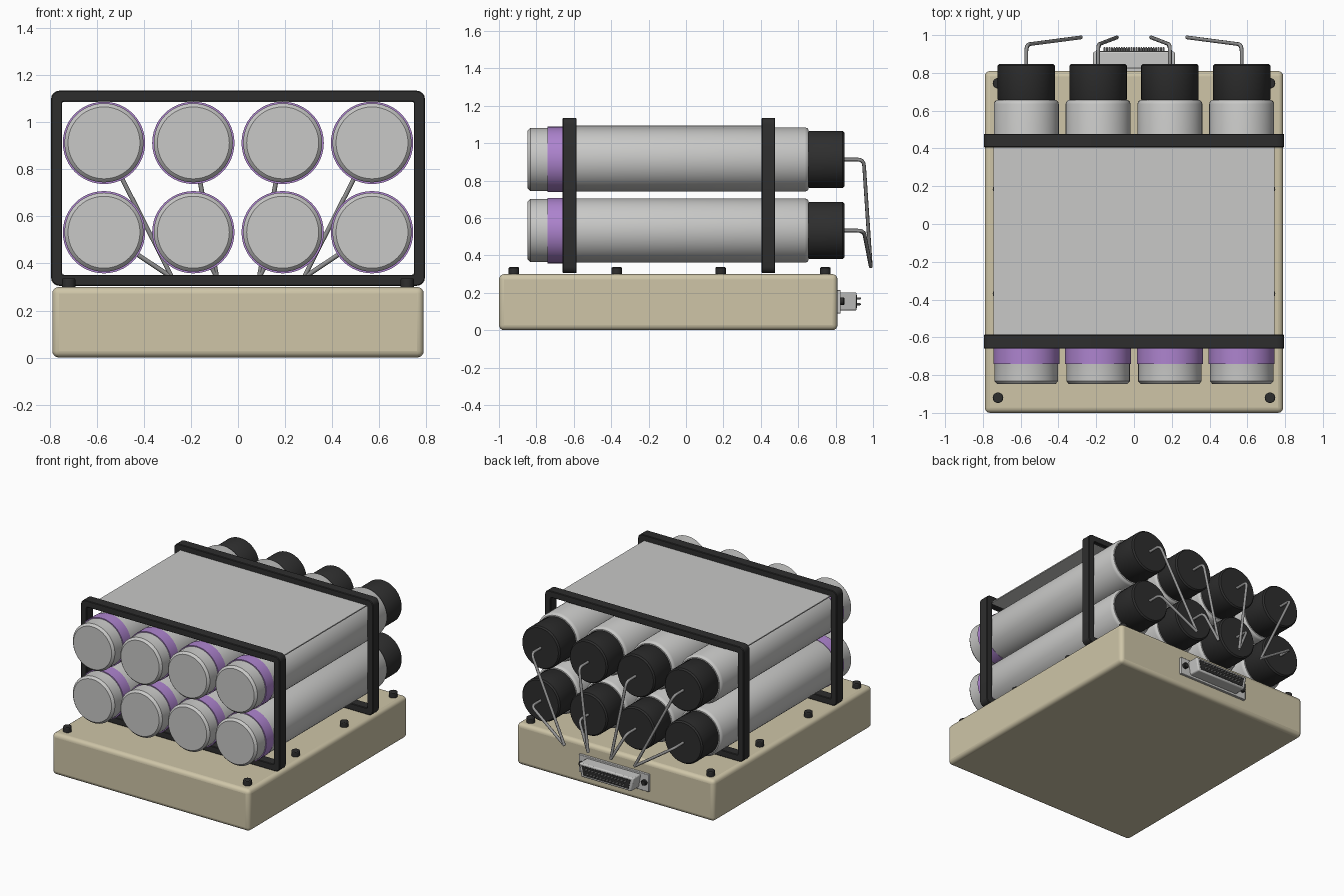
import bpy, bmesh
from math import cos, sin, pi, radians
from mathutils import Matrix, Vector

if "Cube" in bpy.data.objects:
    bpy.data.objects.remove(bpy.data.objects["Cube"], do_unlink=True)


def material(name, r, g, b):
    m = bpy.data.materials.new(name)
    m.use_nodes = True
    m.diffuse_color = (r, g, b, 1)
    m.node_tree.nodes["Principled BSDF"].inputs["Base Color"].default_value = (r, g, b, 1)
    return m


BEIGE = material("beige", 0.62, 0.56, 0.39)
GREY = material("light grey", 0.58, 0.58, 0.57)
BLACK = material("black", 0.027, 0.027, 0.027)
PURPLE = material("purple", 0.42, 0.23, 0.62)
STEEL = material("steel", 0.30, 0.30, 0.30)


def finish(name, bm, mat, bevel=0, segments=2):
    bmesh.ops.recalc_face_normals(bm, faces=bm.faces)
    mesh = bpy.data.meshes.new(name)
    bm.to_mesh(mesh)
    bm.free()
    mesh.materials.append(mat)
    ob = bpy.data.objects.new(name, mesh)
    bpy.context.collection.objects.link(ob)
    if bevel:
        mod = ob.modifiers.new("Bevel", "BEVEL")
        mod.width, mod.segments, mod.limit_method = bevel, segments, "ANGLE"
        mod.angle_limit = radians(40)
    bpy.ops.object.select_all(action="DESELECT")
    ob.select_set(True)
    bpy.context.view_layer.objects.active = ob
    bpy.ops.object.shade_smooth_by_angle(angle=radians(35))
    return ob


def box(name, lo, hi, mat, bevel=0, segments=2):
    lo, hi = Vector(lo), Vector(hi)
    bm = bmesh.new()
    bmesh.ops.create_cube(bm, size=1, matrix=Matrix.Translation((lo + hi) / 2)
                          @ Matrix.Diagonal((*(hi - lo), 1)))
    return finish(name, bm, mat, bevel, segments)


def lathe_y(name, x, z, profile, mat, sides=48):
    """Closed solid turned around a y-directed axis; profile is (y, radius)."""
    bm = bmesh.new()
    rings = [[bm.verts.new((x + r * cos(2 * pi * i / sides), y, z + r * sin(2 * pi * i / sides)))
              for i in range(sides)] for y, r in profile]
    for a, b in zip(rings, rings[1:]):
        for i in range(sides):
            j = (i + 1) % sides
            bm.faces.new((a[i], a[j], b[j], b[i]))
    bm.faces.new(rings[0])
    bm.faces.new(rings[-1])
    return finish(name, bm, mat)


def rounded_rect(hx, z0, z1, r, n=5):
    pts = []
    corners = ((hx, z1), (-hx, z1), (-hx, z0), (hx, z0))
    for q, (cx, cz) in enumerate(corners):
        ox = cx - r if cx > 0 else cx + r
        oz = cz - r if cz == z1 else cz + r
        for k in range(n):
            a = pi / 2 * (q + k / (n - 1))
            pts.append((ox + r * cos(a), oz + r * sin(a)))
    return pts


def frame(name, y0, y1):
    """Rectangular hoop with rounded corners."""
    outer = rounded_rect(0.795, 0.305, 1.135, 0.035)
    inner = rounded_rect(0.748, 0.352, 1.088, 0.008)
    bm = bmesh.new()
    loops = [[bm.verts.new((x, y, z)) for x, z in pts]
             for pts, y in ((outer, y0), (outer, y1), (inner, y1), (inner, y0))]
    n = len(outer)
    for a, b in zip(loops, loops[1:] + loops[:1]):
        for i in range(n):
            j = (i + 1) % n
            bm.faces.new((a[i], a[j], b[j], b[i]))
    return finish(name, bm, BLACK, 0.004, 1)


def prism_y(name, pts, y0, y1, mat, bevel=0):
    bm = bmesh.new()
    face = bm.faces.new([bm.verts.new((x, y0, z)) for x, z in pts])
    ext = bmesh.ops.extrude_face_region(bm, geom=[face], use_keep_orig=True)
    moved = [v for v in ext["geom"] if isinstance(v, bmesh.types.BMVert)]
    bmesh.ops.translate(bm, vec=(0, y1 - y0, 0), verts=moved)
    return finish(name, bm, mat, bevel)


def cable(name, start, end):
    """Round wire leaving a cap, turning through a small bend towards its end."""
    start, end = Vector(start), Vector(end)
    corner = Vector((start.x, 0.95, start.z))
    a = corner - Vector((0, 0.035, 0))
    b = corner + (end - corner).normalized() * 0.035
    bend = [a * (1 - t) ** 2 + corner * 2 * t * (1 - t) + b * t * t
            for t in (0, 0.25, 0.5, 0.75, 1)]
    path = [start, *bend, end]
    cu = bpy.data.curves.new(name, "CURVE")
    cu.dimensions, cu.bevel_depth, cu.bevel_resolution = "3D", 0.01, 2
    cu.use_fill_caps = True
    sp = cu.splines.new("POLY")
    sp.points.add(len(path) - 1)
    for p, co in zip(sp.points, path):
        p.co = (*co, 1)
    cu.materials.append(STEEL)
    bpy.context.collection.objects.link(bpy.data.objects.new(name, cu))


# Base box with screws along both sides
box("base", (-0.79, -1, 0), (0.79, 0.81, 0.3), BEIGE, 0.028, 4)
for side in (-1, 1):
    for y in (-0.92, -0.37, 0.185, 0.745):
        bm = bmesh.new()
        bmesh.ops.create_cone(bm, cap_ends=True, segments=20, radius1=0.028, radius2=0.028,
                              depth=0.05, matrix=Matrix.Translation((side * 0.72, y, 0.312)))
        finish("base_screw", bm, BLACK, 0.005)

# Two hoops and the sheet between them
frame("front_frame", -0.66, -0.585)
frame("back_frame", 0.405, 0.477)
box("top_sheet", (-0.745, -0.6, 1.087), (0.745, 0.45, 1.095), GREY)

# Canisters in two rows, each with a band, a cap and a cable
for row, z in (("lower", 0.533), ("upper", 0.913)):
    for x in (-0.57, -0.19, 0.19, 0.57):
        lathe_y(row + "_tube", x, z, ((-0.848, 0.153), (-0.844, 0.158), (-0.832, 0.168),
                (-0.7, 0.168), (-0.68, 0.172), (0.635, 0.172), (0.648, 0.168),
                (0.656, 0.158)), GREY)
        lathe_y(row + "_band", x, z, ((-0.741, 0.165), (-0.741, 0.175),
                                      (-0.655, 0.175), (-0.655, 0.165)), PURPLE)
        lathe_y(row + "_cap", x, z, ((0.65, 0.146), (0.66, 0.152), (0.838, 0.152),
                                     (0.848, 0.143)), BLACK)
        end_x = (0.28 if abs(x) > 0.4 else 0.09) * (1 if x > 0 else -1)
        cable(row + "_cable", (x, 0.84, z), (end_x, 0.988, 0.34))

# Connector on the back: plate, shell, insert, pins and screws
box("connector_plate", (-0.28, 0.805, 0.09), (0.28, 0.827, 0.215), GREY, 0.003)
prism_y("connector_shell", ((-0.2, 0.105), (0.2, 0.105), (0.218, 0.203), (-0.218, 0.203)),
        0.82, 0.912, GREY, 0.008)
prism_y("connector_insert", ((-0.18, 0.12), (0.18, 0.12), (0.195, 0.188), (-0.195, 0.188)),
        0.91, 0.915, BLACK)
for z, count in ((0.139, 12), (0.17, 13)):
    for i in range(count):
        x = (i - (count - 1) / 2) * 0.026
        lathe_y("connector_pin", x, z, ((0.91, 0.006), (0.93, 0.006), (0.936, 0.003)), STEEL, 8)
for side in (-1, 1):
    lathe_y("connector_screw", side * 0.25, 0.155,
            ((0.82, 0.02), (0.842, 0.02), (0.847, 0.016)), BLACK, 16)
